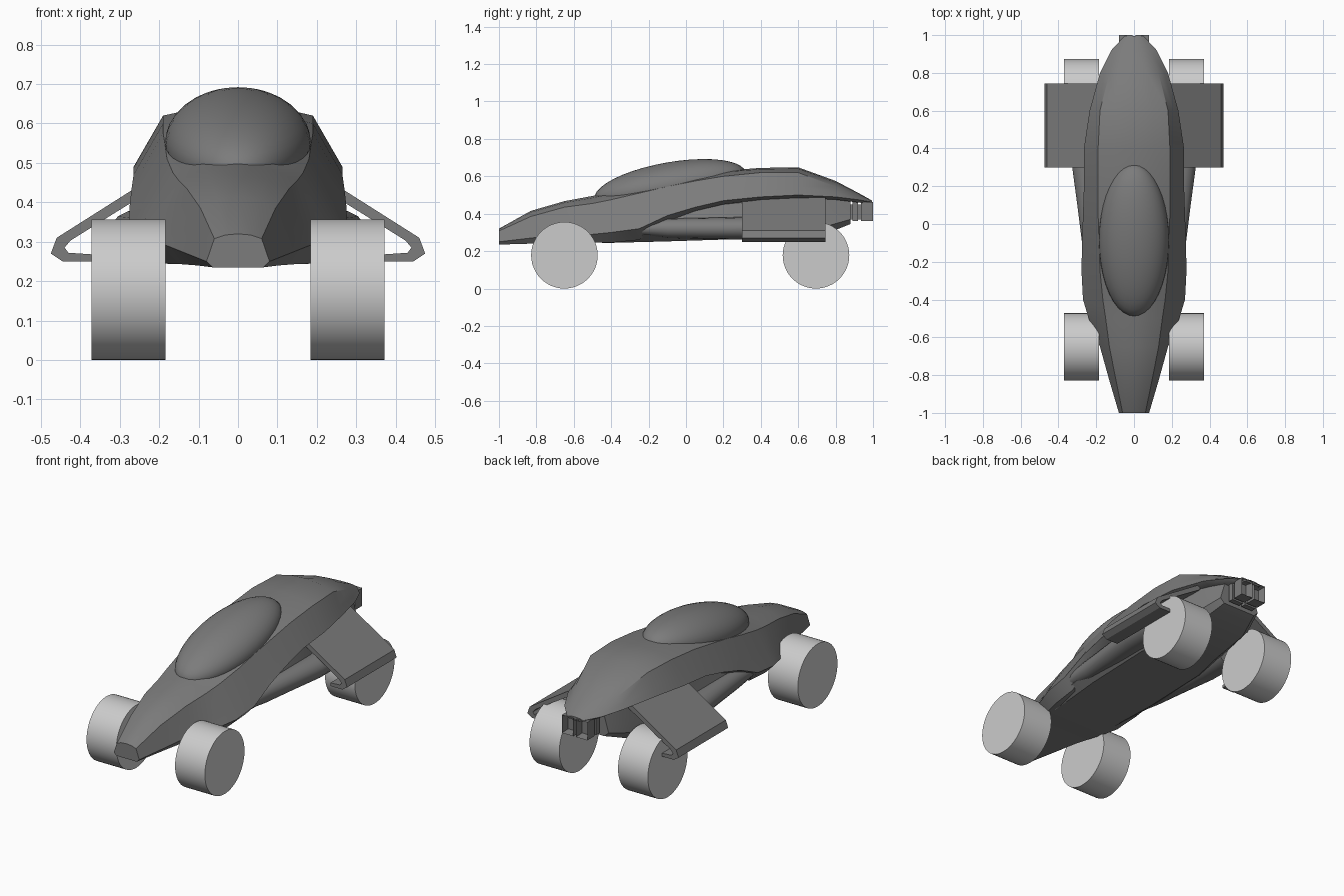
import bpy, bmesh, math
from mathutils import Matrix, Vector

if "Cube" in bpy.data.objects:
    bpy.data.objects.remove(bpy.data.objects["Cube"])

dark = bpy.data.materials.new("dark_grey")
dark.diffuse_color = (0.2, 0.2, 0.2, 1)
dark.use_nodes = True
dark.node_tree.nodes["Principled BSDF"].inputs["Base Color"].default_value = dark.diffuse_color


def finish(name, bm, mat=dark, angle=None):
    bmesh.ops.recalc_face_normals(bm, faces=bm.faces)
    me = bpy.data.meshes.new(name)
    bm.to_mesh(me)
    bm.free()
    ob = bpy.data.objects.new(name, me)
    bpy.context.collection.objects.link(ob)
    if mat:
        me.materials.append(mat)
    if angle:
        bpy.ops.object.select_all(action='DESELECT')
        ob.select_set(True)
        bpy.context.view_layer.objects.active = ob
        bpy.ops.object.shade_smooth_by_angle(angle=math.radians(angle))
    return ob


def skin(bm, rings):
    """Join closed rings of points into a capped tube."""
    vs = [[bm.verts.new(p) for p in r] for r in rings]
    n = len(vs[0])
    for a, b in zip(vs, vs[1:]):
        for i in range(n):
            bm.faces.new((a[i], a[(i + 1) % n], b[(i + 1) % n], b[i]))
    bm.faces.new(vs[0])
    bm.faces.new(vs[-1])


def section(y, w, zm, zb, ws, zs, zt):
    """Symmetric body section: widest point, bottom, shoulder and top."""
    half = [(w * .8, zb), (w, zm), (w * .62 + ws * .38, zm * .62 + zs * .38),
            (ws, zs), (ws * .55, zs + (zt - zs) * .75)]
    pts = half + [(0, zt)] + [(-x, z) for x, z in reversed(half)]
    return [(x, y, z) for x, z in pts]


def box(bm, x0, x1, y0, y1, z0, z1):
    m = Matrix.Translation(((x0 + x1) / 2, (y0 + y1) / 2, (z0 + z1) / 2))
    m = m @ Matrix.Diagonal((x1 - x0, y1 - y0, z1 - z0, 1))
    return bmesh.ops.create_cube(bm, size=1, matrix=m)['verts']


# Upper body shell, nose to tail
bm = bmesh.new()
skin(bm, [section(*r) for r in (
    (-1.0, .08, .25, .235, .06, .308, .32),
    (-.83, .13, .27, .24, .095, .385, .415),
    (-.65, .18, .29, .243, .13, .435, .467),
    (-.50, .24, .29, .245, .15, .455, .495),
    (-.40, .27, .30, .245, .165, .475, .515),
    (-.25, .278, .32, .26, .18, .51, .55),
    (-.10, .275, .39, .36, .185, .545, .585),
    (.05, .27, .435, .415, .19, .575, .61),
    (.20, .265, .47, .45, .19, .60, .63),
    (.40, .265, .49, .475, .19, .62, .645),
    (.60, .235, .50, .485, .18, .62, .648),
    (.80, .18, .49, .475, .13, .545, .575),
    (.92, .12, .475, .46, .08, .495, .512),
    (.995, .05, .462, .452, .035, .467, .47))])
finish("body_shell", bm, angle=35)

# Lower hull under the shell
bm = bmesh.new()
skin(bm, [section(*r) for r in (
    (-.45, .22, .27, .243, .18, .35, .38),
    (-.10, .25, .29, .252, .20, .42, .45),
    (.30, .25, .30, .265, .20, .46, .49),
    (.50, .20, .30, .27, .19, .48, .51),
    (.74, .175, .33, .29, .15, .49, .52),
    (.88, .13, .37, .345, .10, .47, .49))])
finish("lower_hull", bm, angle=30)

# Canopy dome
bm = bmesh.new()
bmesh.ops.create_uvsphere(bm, u_segments=40, v_segments=20, radius=1,
                          matrix=Matrix.Translation((0, -.085, .55))
                          @ Matrix.Rotation(math.radians(10), 4, 'X')
                          @ Matrix.Diagonal((.185, .41, .125, 1)))
finish("canopy", bm, angle=40)

fin_profile = [(.16, .50), (.46, .31), (.475, .27), (.445, .25), (.37, .25),
               (.37, .268), (.43, .272), (.44, .285), (.425, .303), (.16, .468)]

for s, side in ((1, "right"), (-1, "left")):
    # Wheels
    for y, end in ((-.65, "front"), (.695, "rear")):
        bm = bmesh.new()
        bmesh.ops.create_cone(bm, cap_ends=True, segments=48, radius1=.178, radius2=.178, depth=.187,
                              matrix=Matrix.Translation((s * .278, y, .178))
                              @ Matrix.Rotation(math.pi / 2, 4, 'Y'))
        finish(f"{end}_{side}_wheel", bm, mat=None, angle=30)

    # Side fin with folded lower lip
    bm = bmesh.new()
    skin(bm, [[(s * x, y, z) for x, z in fin_profile] for y in (.30, .745)])
    finish(f"{side}_fin", bm)

    # Rounded side pod
    bm = bmesh.new()
    pod = []
    for y, cx, rx, rz in ((-.25, .22, .04, .035), (-.1, .225, .05, .052),
                          (.1, .235, .065, .056), (.3, .25, .077, .06), (.5, .25, .077, .06)):
        pod.append([(s * (cx + rx * math.cos(a)), y, .322 + rz * math.sin(a))
                    for a in (i * math.tau / 16 for i in range(16))])
    skin(bm, pod)
    finish(f"{side}_side_pod", bm, angle=35)

    # Hollow square exhaust with flange and neck
    bm = bmesh.new()
    xs = sorted((s * .008, s * .08))
    vs = box(bm, *xs, .935, 1.0, .36, .462)
    back = [f for f in vs[0].link_faces[:] + vs[-1].link_faces[:] if f.calc_center_median().y > .99][:1]
    bmesh.ops.inset_region(bm, faces=back, thickness=.012)
    bmesh.ops.translate(bm, verts=list(back[0].verts), vec=Vector((0, -.045, 0)))
    box(bm, *xs, .89, .92, .36, .462)
    box(bm, *sorted((s * .015, s * .07)), .85, .94, .37, .45)
    finish(f"{side}_exhaust", bm)
